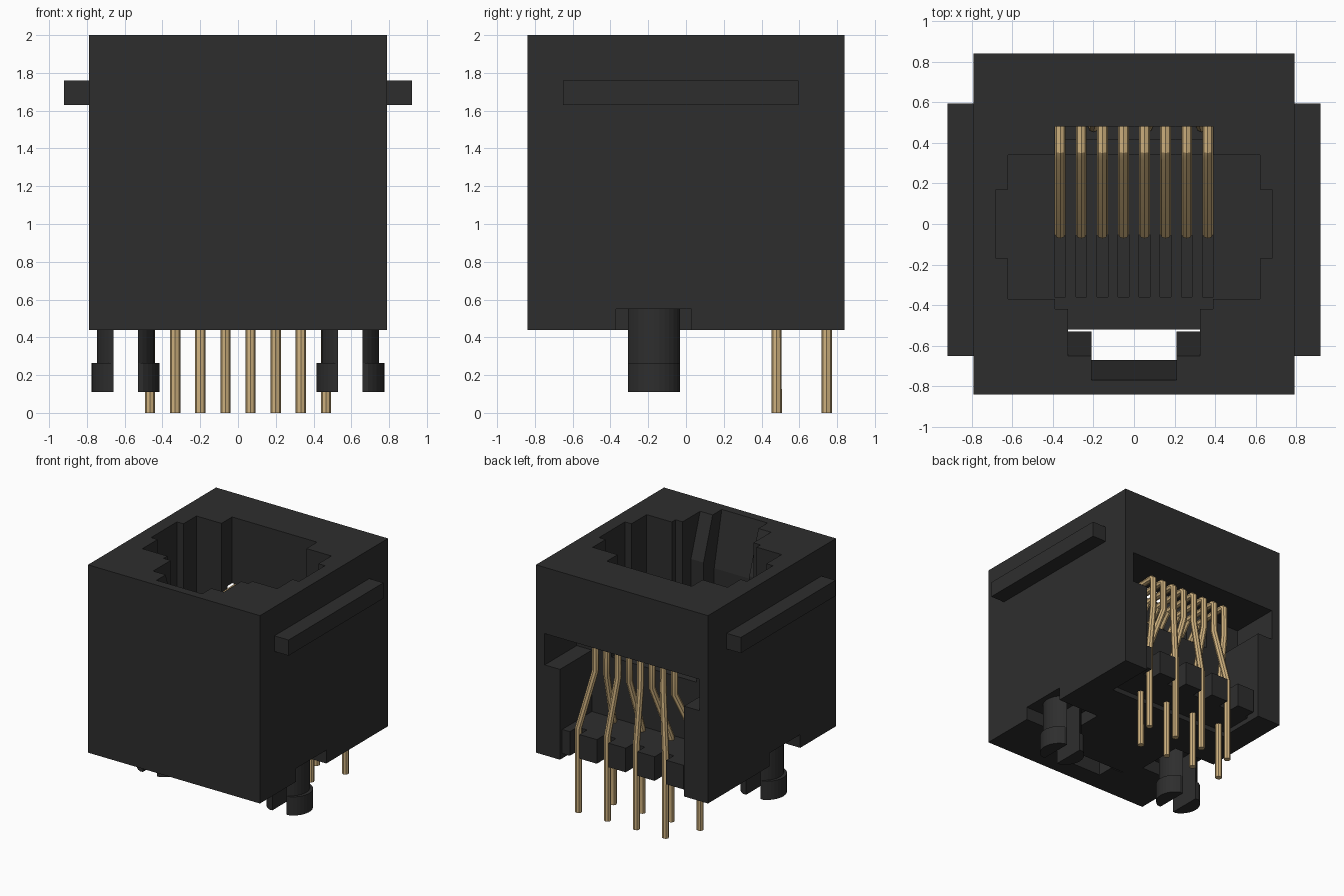
import bpy, bmesh
from math import sin, cos, asin
from mathutils import Vector

if "Cube" in bpy.data.objects:
    bpy.data.objects.remove(bpy.data.objects["Cube"], do_unlink=True)


def material(name, color, rough):
    m = bpy.data.materials.new(name)
    m.use_nodes = True
    m.diffuse_color = (*color, 1)
    bsdf = m.node_tree.nodes["Principled BSDF"]
    bsdf.inputs["Base Color"].default_value = (*color, 1)
    bsdf.inputs["Roughness"].default_value = rough
    return m


BLACK = material("black plastic", (0.027, 0.027, 0.027), 0.6)
GOLD = material("gold metal", (0.62, 0.44, 0.21), 0.5)


def prism(name, outline, depth, mat=BLACK):
    """Extrude a closed outline of 3D points along a vector."""
    bm = bmesh.new()
    face = bm.faces.new([bm.verts.new(p) for p in outline])
    ext = bmesh.ops.extrude_face_region(bm, geom=[face])
    moved = [g for g in ext["geom"] if isinstance(g, bmesh.types.BMVert)]
    bmesh.ops.translate(bm, verts=moved, vec=Vector(depth))
    bmesh.ops.recalc_face_normals(bm, faces=bm.faces)
    mesh = bpy.data.meshes.new(name)
    bm.to_mesh(mesh)
    bm.free()
    mesh.materials.append(mat)
    ob = bpy.data.objects.new(name, mesh)
    bpy.context.collection.objects.link(ob)
    return ob


def box(name, x0, x1, y0, y1, z0, z1):
    return prism(name, [(x0, y0, z0), (x1, y0, z0), (x1, y1, z0), (x0, y1, z0)],
                 (0, 0, z1 - z0))


def yz_prism(name, half_width, profile):
    return prism(name, [(-half_width, y, z) for y, z in profile], (2 * half_width, 0, 0))


def cut(target, cutter):
    """Subtract the cutter from the target and discard it."""
    cutter.hide_render = True
    mod = target.modifiers.new("cut", "BOOLEAN")
    mod.operation, mod.solver, mod.object = "DIFFERENCE", "EXACT", cutter
    bpy.context.view_layer.objects.active = target
    bpy.ops.object.modifier_apply(modifier=mod.name)
    bpy.data.objects.remove(cutter, do_unlink=True)


# Housing block
BASE, TOP, OVER = 0.44, 2.0, 2.1
FLOOR = 0.78
housing = box("housing", -0.79, 0.79, -0.84, 0.84, BASE, TOP)

# Plug cavity: main well, side grooves, contact recess, key step
cut(housing, box("well", -0.62, 0.62, -0.37, 0.34, FLOOR, OVER))
cut(housing, box("side_grooves", -0.68, 0.68, -0.17, 0.17, FLOOR, OVER))
cut(housing, box("contact_recess", -0.39, 0.39, 0.3, 0.48, 1.18, OVER))
cut(housing, box("key_step", -0.39, 0.39, -0.42, -0.3, FLOOR, OVER))
cut(housing, box("latch_step", -0.325, 0.325, -0.53, -0.4, FLOOR, OVER))

# Latch slots with sloped lead-ins, open through the bottom
for half, outer, inner, z_ramp in ((0.325, -0.65, -0.53, 1.65), (0.21, -0.77, -0.67, 1.55)):
    cut(housing, yz_prism("latch_slot", half, [
        (-0.52, 0.3), (inner, 0.3), (inner, z_ramp), (outer, TOP),
        (outer, OVER), (-0.52, OVER)]))

# Rear opening for the contacts
cut(housing, box("rear_bay", -0.57, 0.57, 0.42, 0.9, 0.3, 1.25))
cut(housing, box("rear_window", -0.71, 0.71, 0.42, 0.9, 1.19, 1.45))

# Bottom side notches above the pegs
for s in (-1, 1):
    cut(housing, box("peg_notch", *sorted((s * 0.4, s * 0.9)), -0.37, 0.03, 0.3, 0.55))

# Grooves in the cavity floor, one per contact
PITCH_TOP, PITCH_PIN = 0.104, 0.133
for i in range(8):
    x = (3.5 - i) * PITCH_TOP
    cut(housing, box("floor_groove", x - 0.027, x + 0.027, -0.36, -0.05, 0.66, 0.9))

# Side rails
for s, side in ((-1, "right"), (1, "left")):
    box(side + "_rail", *sorted((s * 0.785, s * 0.92)), -0.65, 0.595, 1.63, 1.76)

# Pin carrier with comb teeth
box("pin_carrier", -0.57, 0.57, 0.42, 0.71, 0.48, 0.68)
for i in range(1, 8, 2):
    x = (3.5 - i) * PITCH_PIN
    box("comb_tooth", x - 0.08, x + 0.08, 0.7, 0.81, 0.48, 0.68)
box("comb_end_tooth", 0.5, 0.57, 0.7, 0.81, 0.48, 0.68)


# Split snap pegs: each half is a rounded stem with a hook
def half_disc(cx, cy, side, bulge, z):
    r, flat = 0.152, 0.065
    a = asin((r * r - flat * flat) ** 0.5 / r)
    steps = [a * (k / 6 - 1) for k in range(13)]
    pts = [(cx + side * flat, cy + r * sin(-a), z)]
    pts += [(cx + side * (r * cos(t) + bulge), cy + r * sin(t), z) for t in steps]
    pts.append((cx + side * flat, cy + r * sin(a), z))
    if bulge == 0:
        pts = pts[1:-1]
    return pts


for cx in (-0.595, 0.595):
    for side in (-1, 1):
        prism("peg_stem", half_disc(cx, -0.17, side, 0, 0.25), (0, 0, 0.31))
        prism("peg_hook", half_disc(cx, -0.17, side, 0.028, 0.11), (0, 0, 0.155))

# Contacts: straight pin, fanned rise, bend over and sloped spring
for i in range(8):
    xp, xt = (3.5 - i) * PITCH_PIN, (3.5 - i) * PITCH_TOP
    yp = 0.745 if i % 2 == 0 else 0.48
    path = [(xp, yp, 0), (xp, yp, 0.7), (xt, 0.67, 1.17), (xt, 0.67, 1.41),
            (xt, 0.65, 1.425), (xt, 0.36, 1.415), (xt, 0.33, 1.39), (xt, -0.05, 0.92)]
    curve = bpy.data.curves.new("contact", "CURVE")
    curve.dimensions = "3D"
    curve.bevel_depth, curve.bevel_resolution = 0.027, 2
    curve.use_fill_caps = True
    spline = curve.splines.new("POLY")
    spline.points.add(len(path) - 1)
    for point, co in zip(spline.points, path):
        point.co = (*co, 1)
    curve.materials.append(GOLD)
    ob = bpy.data.objects.new("contact_%d" % (i + 1), curve)
    bpy.context.collection.objects.link(ob)
    bpy.ops.object.select_all(action="DESELECT")
    ob.select_set(True)
    bpy.context.view_layer.objects.active = ob
    bpy.ops.object.convert(target="MESH")
    bpy.ops.object.shade_smooth_by_angle()
